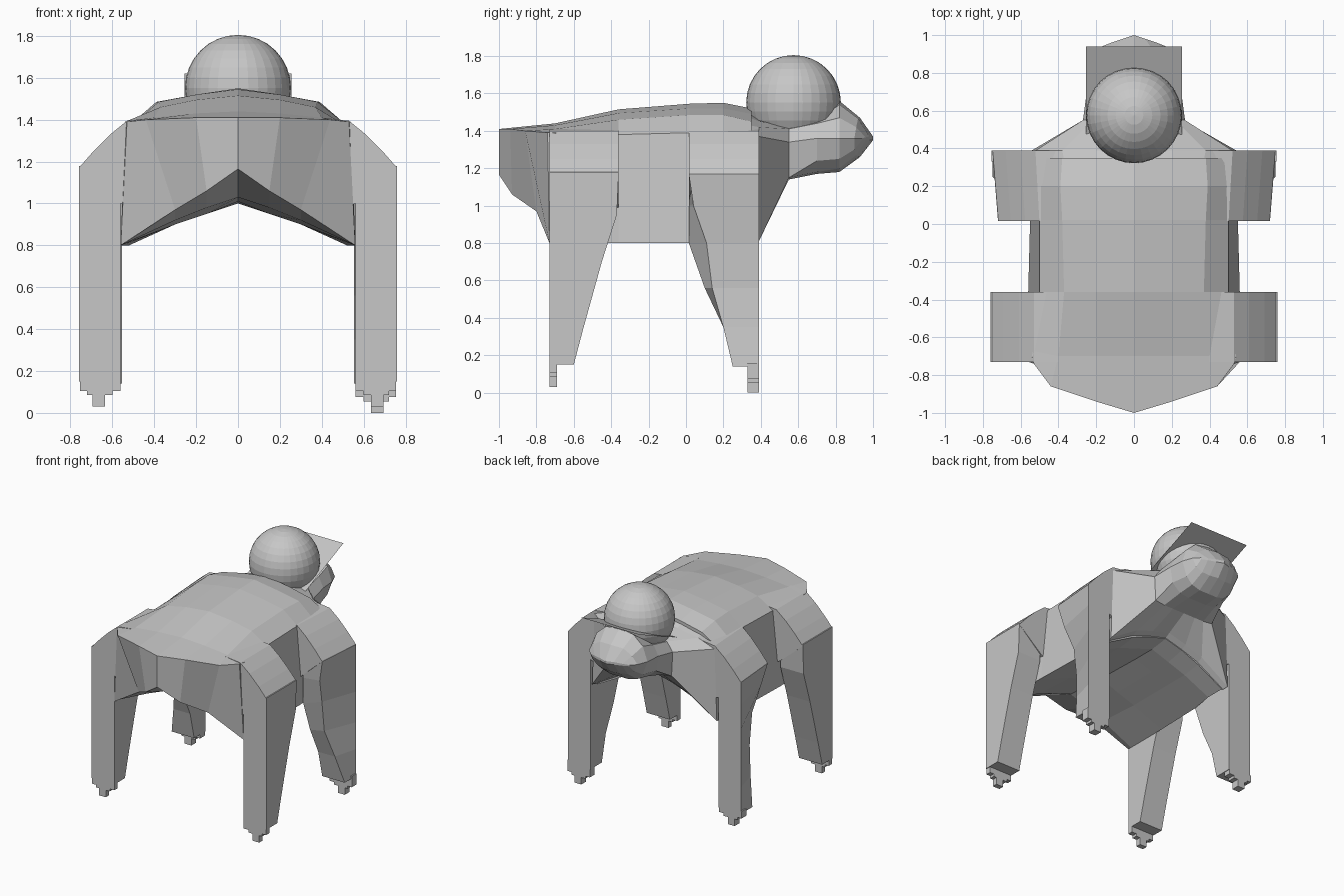
import bpy, math

if "Cube" in bpy.data.objects:
    bpy.data.objects.remove(bpy.data.objects["Cube"])

grey = bpy.data.materials.new("plain grey")
grey.diffuse_color = (0.57, 0.57, 0.57, 1)
grey.use_nodes = True
grey.node_tree.nodes["Principled BSDF"].inputs["Base Color"].default_value = grey.diffuse_color


def make(name, verts, faces, fix_normals=True):
    me = bpy.data.meshes.new(name)
    me.from_pydata(verts, [], faces)
    me.materials.append(grey)
    ob = bpy.data.objects.new(name, me)
    bpy.context.collection.objects.link(ob)
    if fix_normals:
        bpy.ops.object.select_all(action='DESELECT')
        ob.select_set(True)
        bpy.context.view_layer.objects.active = ob
        bpy.ops.object.mode_set(mode='EDIT')
        bpy.ops.mesh.select_all(action='SELECT')
        bpy.ops.mesh.normals_make_consistent(inside=False)
        bpy.ops.object.mode_set(mode='OBJECT')
    return ob


def loft(name, rings, strip_caps=False):
    """Skin closed rings of equal length and cap both ends."""
    n = len(rings[0])
    verts = [p for r in rings for p in r]
    faces = [(i * n + j, i * n + (j + 1) % n, (i + 1) * n + (j + 1) % n, (i + 1) * n + j)
             for i in range(len(rings) - 1) for j in range(n)]
    for base in (0, len(verts) - n):
        if strip_caps:  # upright strips joining top points to bottom points
            h = n // 2
            for j in range(h // 2):
                q = (j, j + 1, h - j - 1, h - j)
                faces.append(tuple(base + k for k in q))
                faces.append(tuple(base + (n - k) % n for k in reversed(q)))
        else:
            faces.append(tuple(range(base, base + n)))
    return make(name, verts, faces)


def full(half):
    """Half ring from top centre round to bottom centre -> whole ring."""
    return half + [(-x, y, z) for x, y, z in half[-2:0:-1]]


def at(y, *pts):
    return full([(x, y, z) for x, z in pts])


# torso: wedge-shaped rump, arched back, hollowed belly
loft("torso", [
    full([(0, -1, 1.41), (.2, -.94, 1.41), (.44, -.86, 1.40), (.53, -.74, 1.39),
          (.56, -.73, .8), (.3, -.8, .97), (.15, -.93, 1.06), (0, -1, 1.165)]),
    at(-.70, (0, 1.44), (.2, 1.43), (.4, 1.41), (.54, 1.39), (.56, .8), (.3, .92), (.15, .98), (0, 1.03)),
    at(-.36, (0, 1.515), (.2, 1.495), (.37, 1.46), (.5, 1.38), (.56, .8), (.3, .9), (.15, .95), (0, 1.01)),
    at(.02, (0, 1.545), (.2, 1.52), (.38, 1.485), (.5, 1.39), (.55, .8), (.3, .9), (.15, .95), (0, 1.0)),
    at(.20, (0, 1.55), (.2, 1.52), (.39, 1.485), (.5, 1.39), (.52, .8), (.3, .9), (.15, .95), (0, 1.0)),
    at(.35, (0, 1.52), (.2, 1.49), (.38, 1.45), (.5, 1.38), (.52, .8), (.3, .92), (.15, .98), (0, 1.02)),
], strip_caps=True)

# neck and blunt faceted head
loft("neck_and_head", [
    at(.34, (0, 1.5), (.2, 1.47), (.37, 1.43), (.5, 1.38), (.53, .8), (.3, .93), (.15, .98), (0, 1.02)),
    at(.39, (0, 1.47), (.2, 1.45), (.38, 1.42), (.52, 1.37), (.54, .81), (.3, .96), (.15, 1.01), (0, 1.05)),
    at(.55, (0, 1.43), (.13, 1.43), (.22, 1.41), (.27, 1.34), (.26, 1.15), (.18, 1.14), (.1, 1.14), (0, 1.14)),
    at(.70, (0, 1.46), (.13, 1.46), (.21, 1.44), (.25, 1.36), (.23, 1.24), (.16, 1.18), (.08, 1.17), (0, 1.17)),
    at(.82, (0, 1.56), (.12, 1.54), (.2, 1.47), (.24, 1.36), (.2, 1.25), (.15, 1.2), (.08, 1.18), (0, 1.18)),
    full([(0, .93, 1.47), (.1, .92, 1.465), (.17, .91, 1.42), (.21, .9, 1.36),
          (.18, .9, 1.30), (.13, .91, 1.27), (.07, .92, 1.26), (0, .93, 1.26)]),
    full([(0, 1, 1.37), (.06, .98, 1.37), (.12, .96, 1.365), (.17, .94, 1.36),
          (.165, .94, 1.35), (.12, .96, 1.35), (.06, .98, 1.35), (0, 1, 1.35)]),
], strip_caps=True)


def prism(name, poly, axis, a, b):
    """Extrude a 2D outline along x (yz outline) or y (xz outline)."""
    put = (lambda p, t: (t, *p)) if axis == 'x' else (lambda p, t: (p[0], t, p[1]))
    return loft(name, [[put(p, t) for p in poly] for t in (a, b)])


def box(name, x0, x1, y0, y1, z0, z1):
    prism(name, [(x0, z0), (x1, z0), (x1, z1), (x0, z1)], 'y', y0, y1)


haunch = [(.4, 1.41), (.53, 1.395), (.61, 1.33), (.69, 1.25), (.76, 1.17), (.56, 1.0), (.45, .95)]
hind_profile = [(-.73, 1.18), (-.36, 1.18), (-.37, .95), (-.45, .7), (-.55, .34), (-.60, .15), (-.73, .15)]
# front leg levels: height, inner rear y, outer rear x, outer rear y
front_levels = [(1.17, .015, .72, .015), (1.0, .015, .68, .04), (.8, .015, .65, .11),
                (.56, .10, .65, .14), (.35, .20, .70, .20), (.14, .25, .75, .25)]

for side, s in (("right", 1), ("left", -1)):
    def xs(a, b):
        return (s * a, s * b)

    # shoulders and haunches
    top = [(s * x, z) for x, z in haunch]
    prism(side + "_haunch", top, 'y', -.73, -.36)
    loft(side + "_shoulder", [[(x * k, y, z) for x, z in top] for k, y in ((.945, .015), (.985, .39))])
    # legs
    prism(side + "_hind_leg", hind_profile, 'x', *xs(.56, .76))
    loft(side + "_front_leg", [[(s * .555, yi, z), (s * xo, yo, z), (s * .75, .39, z), (s * .555, .39, z)]
                               for z, yi, xo, yo in front_levels])
    # stepped toes
    for leg, y0, y1, dz in (("hind", -.73, -.69, .03), ("front", .33, .39, 0 if s > 0 else .03)):
        name = f"{side}_{leg}_toe_"
        box(name + "base", *xs(.56, .755), y0, y1, dz + .075, .16)
        box(name + "middle", *xs(.60, .72), y0, y1, dz + .055, .1 + dz)
        box(name + "tip", *xs(.635, .695), y0, y1, dz, .1 + dz)

# ball resting on the head
bpy.ops.mesh.primitive_uv_sphere_add(segments=32, ring_count=16, radius=.253, location=(0, .575, 1.552))
ball = bpy.context.object
ball.name = "ball"
ball.data.materials.append(grey)

# tilted flat plate under the ball
make("plate", [(-.255, .42, 1.40), (.255, .42, 1.40), (.255, .94, 1.62), (-.255, .94, 1.62)],
     [(0, 1, 2, 3)], fix_normals=False)
